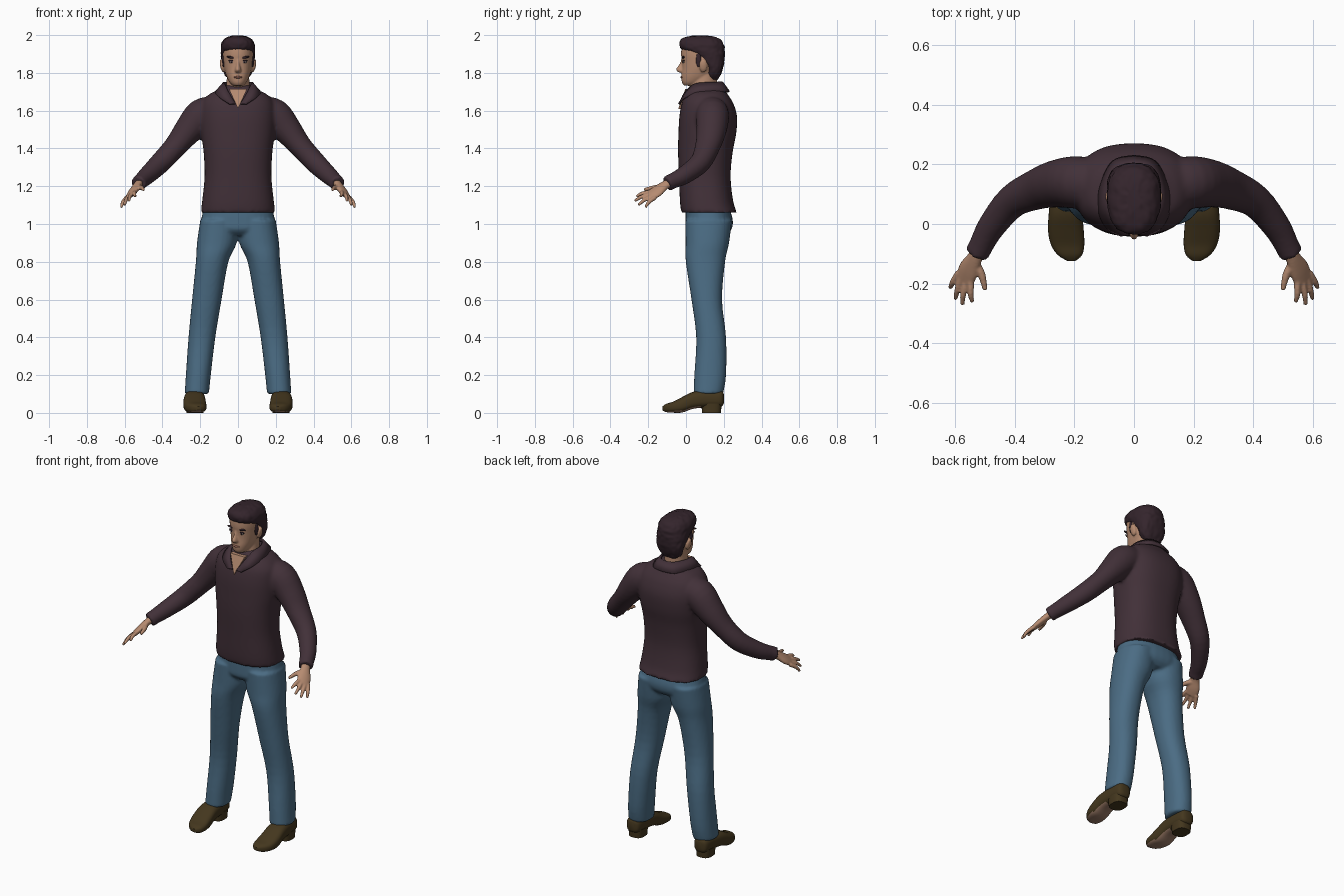
import bpy, bmesh, math
from mathutils import Vector, Matrix, noise

cube = bpy.data.objects.get("Cube")
if cube:
    bpy.data.objects.remove(cube, do_unlink=True)


def material(name, r, g, b):
    m = bpy.data.materials.new(name)
    m.use_nodes = True
    m.diffuse_color = (r, g, b, 1)
    bsdf = m.node_tree.nodes["Principled BSDF"]
    bsdf.inputs["Base Color"].default_value = (r, g, b, 1)
    bsdf.inputs["Roughness"].default_value = 0.8
    return m


SKIN = material("skin", 0.47, 0.26, 0.165)
SHIRT = material("plum_cloth", 0.054, 0.030, 0.040)
DENIM = material("blue_denim", 0.070, 0.150, 0.230)
LEATHER = material("brown_leather", 0.058, 0.038, 0.013)
SOLE = material("tan_sole", 0.32, 0.19, 0.13)
HAIR = material("dark_hair", 0.034, 0.018, 0.025)
LIP = material("lip", 0.33, 0.14, 0.10)
EYE = material("eye_white", 0.45, 0.38, 0.34)

X, Y, Z = Vector((1, 0, 0)), Vector((0, 1, 0)), Vector((0, 0, 1))


def smooth_rows(rows, steps):
    """Catmull-Rom through rows of numbers."""
    out = []
    for i in range(len(rows) - 1):
        a, b, c, d = (rows[max(0, min(len(rows) - 1, i + k))] for k in (-1, 0, 1, 2))
        for s in range(steps):
            t = s / steps
            out.append([q + t / 2 * (r - p + t * (2 * p - 5 * q + 4 * r - w + t * (3 * (q - r) + w - p)))
                        for p, q, r, w in zip(a, b, c, d)])
    return out + [list(rows[-1])]


def loft(bm, rows, plane=(X, Y), hint=None, power=2.0, side=1, n=32, steps=4):
    """Skin rings (x, y, z, half width, half depth) along a path."""
    rows = smooth_rows(rows, steps)
    rings = []
    for i, (x, y, z, a, b) in enumerate(rows):
        u, v = plane
        if hint:
            p0, p1 = rows[max(0, i - 1)], rows[min(len(rows) - 1, i + 1)]
            t = (Vector(p1[:3]) - Vector(p0[:3])).normalized()
            v = t.cross(hint).normalized()
            u = v.cross(t)
        ring = []
        for k in range(n):
            c, s = math.cos(math.tau * k / n), math.sin(math.tau * k / n)
            e = 2 / power
            p = Vector((x, y, z)) + u * a * math.copysign(abs(c) ** e, c) + v * b * math.copysign(abs(s) ** e, s)
            ring.append(bm.verts.new((p.x * side, p.y, p.z)))
        rings.append(ring)
    for r0, r1 in zip(rings, rings[1:]):
        for k in range(n):
            bm.faces.new((r0[k], r0[(k + 1) % n], r1[(k + 1) % n], r1[k]))
    bm.faces.new(rings[0])
    bm.faces.new(rings[-1])


def ball(bm, centre, size, tilt=0):
    m = Matrix.Translation(centre) @ Matrix.Rotation(tilt, 4, 'Y') @ Matrix.Diagonal((*size, 1))
    bmesh.ops.create_uvsphere(bm, u_segments=20, v_segments=12, radius=1, matrix=m)


def finish(name, bm, *mats, voxel=0, passes=3):
    """Turn a bmesh into an object; voxel fuses overlapping shells."""
    bmesh.ops.recalc_face_normals(bm, faces=bm.faces)
    me = bpy.data.meshes.new(name)
    bm.to_mesh(me)
    bm.free()
    ob = bpy.data.objects.new(name, me)
    bpy.context.collection.objects.link(ob)
    for m in mats:
        me.materials.append(m)
    bpy.context.view_layer.objects.active = ob
    bpy.ops.object.select_all(action='DESELECT')
    ob.select_set(True)
    bpy.ops.object.shade_smooth_by_angle(angle=math.radians(45))
    if voxel:
        rm = ob.modifiers.new("fuse", 'REMESH')
        rm.mode, rm.voxel_size, rm.use_smooth_shade = 'VOXEL', voxel, True
        sm = ob.modifiers.new("soften", 'SMOOTH')
        sm.factor, sm.iterations = 0.5, passes
    return ob


def upright(rows):
    """(z, front y, back y, half width) to loft rows."""
    return [(0, (f + b) / 2, z, w, (b - f) / 2) for z, f, b, w in rows]


# Shirt: torso and both sleeves fused
bm = bmesh.new()
loft(bm, upright([(1.06, -.025, .27, .197), (1.12, -.032, .25, .19), (1.25, -.037, .236, .177),
                  (1.38, -.042, .247, .182), (1.48, -.04, .266, .195), (1.57, -.035, .27, .2),
                  (1.64, -.022, .25, .19), (1.685, -.002, .222, .155), (1.71, .012, .205, .105),
                  (1.735, .03, .19, .07)]), power=2.4, n=48)
for s in (1, -1):
    loft(bm, [(.11, .13, 1.6, .075, .08), (.19, .14, 1.575, .09, .088), (.262, .135, 1.497, .076, .08),
              (.33, .115, 1.413, .06, .068), (.41, .075, 1.325, .056, .056), (.48, -.01, 1.258, .048, .047),
              (.515, -.075, 1.226, .041, .041), (.528, -.1, 1.213, .043, .043)], hint=Z, side=s)
finish("shirt", bm, SHIRT, voxel=0.010, passes=4)

# Collar: a folded band around the neck, open at the front
bm = bmesh.new()
band = [(.012, -.032, 1.635, .045, -.038, 1.635), (.045, -.008, 1.69, .092, -.012, 1.665),
        (.068, .04, 1.737, .118, .05, 1.69), (.074, .11, 1.748, .112, .13, 1.7), (.045, .175, 1.75, .07, .21, 1.7),
        (0, .192, 1.75, 0, .228, 1.7)]
half = smooth_rows(band, 5)
full = half + [[-r[0], *r[1:3], -r[3], *r[4:]] for r in half[-2::-1]]
pairs = [(bm.verts.new(r[:3]), bm.verts.new(r[3:])) for r in full]
for (a, b), (c, d) in zip(pairs, pairs[1:]):
    bm.faces.new((a, b, d, c))
collar = finish("collar", bm, SHIRT)
sol = collar.modifiers.new("thickness", 'SOLIDIFY')
sol.thickness, sol.offset = 0.01, 0

# Skin showing in the open neckline
bm = bmesh.new()
tri = [(0, -.041, 1.61), (.048, -.004, 1.715), (-.048, -.004, 1.715)]
front = [bm.verts.new(p) for p in tri]
back = [bm.verts.new((x, y + .07, z)) for x, y, z in tri]
bm.faces.new(front)
bm.faces.new(back)
for i in range(3):
    j = (i + 1) % 3
    bm.faces.new((front[i], front[j], back[j], back[i]))
finish("open_neckline", bm, SKIN)

# Jeans: hips and both legs fused
bm = bmesh.new()
loft(bm, upright([(.94, .03, .21, .13), (.97, .0, .24, .19), (1.02, -.003, .248, .195), (1.1, .0, .225, .178)]),
     power=2.3)
for s in (1, -1):
    loft(bm, [(.1, .12, 1.02, .1, .123), (.112, .113, .9, .105, .115), (.137, .103, .8, .086, .104),
              (.165, .11, .6, .078, .081), (.191, .133, .4, .071, .079), (.21, .128, .2, .066, .084),
              (.218, .118, .1, .064, .078)], power=2.2, side=s)
finish("jeans", bm, DENIM, voxel=0.009, passes=3)

# Shoes with heels and pale front soles
for s, label in ((1, "left"), (-1, "right")):
    bm = bmesh.new()
    loft(bm, [(.228, .2, .075, .02, .025), (.228, .185, .075, .042, .042), (.228, .12, .075, .05, .045),
              (.23, .04, .067, .056, .045), (.229, -.02, .043, .06, .041), (.223, -.07, .03, .056, .029),
              (.215, -.105, .026, .04, .022), (.21, -.125, .024, .012, .01)],
         plane=(X, Z), power=2.8, side=s)
    loft(bm, [(.228, .135, 0, .044, .05), (.228, .135, .05, .047, .054)], power=2.8, side=s, steps=1)
    bm.normal_update()
    bmesh.ops.recalc_face_normals(bm, faces=bm.faces)
    for f in bm.faces:
        if f.normal.z < -.75 and f.calc_center_median().y < .07:
            f.material_index = 1
    finish(label + "_shoe", bm, LEATHER, SOLE)

# Hands: flat palm, four spread fingers and a thumb
spread = Vector((.07, .045, -.05)).normalized()
tips = [(.543, -.262, 1.145), (.577, -.272, 1.122), (.6, -.252, 1.1), (.618, -.215, 1.088)]
for s, label in ((1, "left"), (-1, "right")):
    bm = bmesh.new()
    loft(bm, [(.515, -.075, 1.225, .026, .022), (.535, -.115, 1.203, .028, .019), (.556, -.155, 1.172, .039, .018),
              (.57, -.19, 1.15, .036, .013)], hint=spread, side=s)
    for i, tip in enumerate(tips):
        base = Vector((.568, -.176, 1.155)) + spread * (i - 1.5) * .019
        mid = base.lerp(Vector(tip), .55) + Vector((.004, -.004, .005))
        loft(bm, [(*base, .012, .012), (*mid, .0105, .0105), (*tip, .007, .007)], hint=Z, side=s, n=12)
    loft(bm, [(.535, -.125, 1.195, .016, .014), (.512, -.17, 1.192, .013, .013), (.5, -.222, 1.182, .008, .008)],
         hint=Z, side=s, n=12)
    finish(label + "_hand", bm, SKIN, voxel=0.005, passes=2)

# Head: neck, skull, nose and ears fused
bm = bmesh.new()
loft(bm, upright([(1.64, .04, .17, .07), (1.7, .022, .168, .066), (1.76, .03, .165, .06), (1.82, .05, .17, .06)]))
loft(bm, upright([(1.732, -.01, .05, .025), (1.748, -.021, .09, .043), (1.78, -.025, .145, .06),
                  (1.82, -.021, .175, .072), (1.86, -.022, .19, .078), (1.9, -.026, .195, .081),
                  (1.94, -.02, .19, .078), (1.97, .01, .17, .06), (1.985, .045, .135, .03)]), power=2.2)
loft(bm, upright([(1.872, -.025, .01, .009), (1.845, -.036, .01, .01), (1.82, -.053, .01, .016),
                  (1.806, -.045, .01, .017), (1.8, -.028, .01, .01)]), n=16)
for s in (1, -1):
    ball(bm, (s * .083, .092, 1.838), (.012, .022, .036), s * .2)
finish("head", bm, SKIN, voxel=0.005, passes=3)

# Hair: lumpy cap with a raised hairline and sideburns
bm = bmesh.new()
loft(bm, upright([(1.765, .135, .168, .045), (1.79, .112, .183, .07), (1.83, .105, .197, .083),
                  (1.87, .065, .203, .087), (1.9, .03, .205, .09), (1.925, -.022, .204, .09),
                  (1.95, -.034, .2, .088), (1.975, -.028, .183, .075), (1.99, -.002, .155, .052),
                  (1.997, .045, .115, .022)]), power=2.4, n=64)
for s in (1, -1):
    ball(bm, (s * .077, .066, 1.87), (.008, .014, .038))
bm.normal_update()
bmesh.ops.recalc_face_normals(bm, faces=bm.faces)
for v in bm.verts:
    v.co += v.normal * noise.noise(v.co * 55) * .004
finish("hair", bm, HAIR)

# Facial features
for s, label in ((1, "left"), (-1, "right")):
    bm = bmesh.new()
    ball(bm, (s * .036, -.014, 1.882), (.025, .008, .006), s * -.15)
    ball(bm, (s * .034, -.0125, 1.865), (.019, .006, .004), s * .05)
    finish(label + "_brow_and_lash", bm, HAIR)
    bm = bmesh.new()
    ball(bm, (s * .034, -.0125, 1.858), (.015, .005, .006))
    finish(label + "_eye", bm, EYE)
    bm = bmesh.new()
    ball(bm, (s * .034, -.0165, 1.859), (.006, .003, .006))
    finish(label + "_iris", bm, HAIR)
bm = bmesh.new()
ball(bm, (0, -.022, 1.777), (.025, .008, .006))
finish("mouth", bm, LIP)
